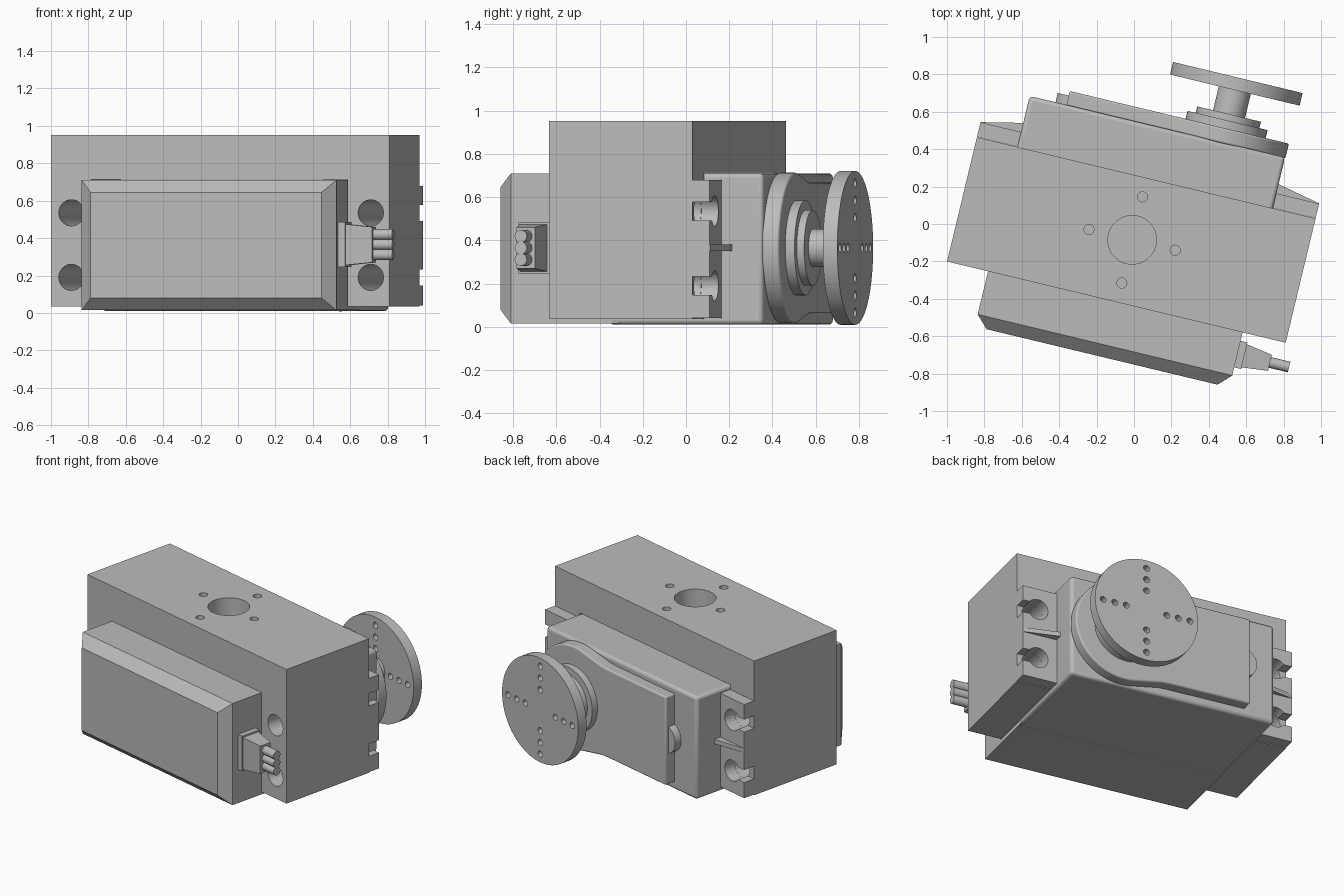
import bpy, bmesh
from math import cos, sin, pi, radians, acos
from mathutils import Matrix, Vector

if "Cube" in bpy.data.objects:
    bpy.data.objects.remove(bpy.data.objects["Cube"])

TURN = radians(-13.5)   # whole assembly is turned about z
MID = 0.006             # middle of the bracket along its length
AXIS_Z = 0.365          # height of the output shaft
SHAFT_X = 0.357

grey = bpy.data.materials.new("grey")
grey.use_nodes = True
COLOUR = (0.5, 0.5, 0.5, 1)
grey.diffuse_color = COLOUR
grey.node_tree.nodes["Principled BSDF"].inputs["Base Color"].default_value = COLOUR


def loft(name, rings, bevel=0.0):
    """Closed solid through a list of rings of points."""
    bm = bmesh.new()
    loops = [[bm.verts.new(p) for p in ring] for ring in rings]
    n = len(loops[0])
    for a, b in zip(loops, loops[1:]):
        for i in range(n):
            j = (i + 1) % n
            bm.faces.new((a[i], a[j], b[j], b[i]))
    bm.faces.new(loops[0])
    bm.faces.new(loops[-1])
    bmesh.ops.recalc_face_normals(bm, faces=bm.faces)
    mesh = bpy.data.meshes.new(name)
    bm.to_mesh(mesh)
    bm.free()
    mesh.materials.append(grey)
    obj = bpy.data.objects.new(name, mesh)
    bpy.context.collection.objects.link(obj)
    obj.rotation_euler.z = TURN
    if bevel:
        mod = obj.modifiers.new("rounding", "BEVEL")
        mod.width, mod.segments = bevel, 3
        mod.limit_method, mod.angle_limit = "ANGLE", radians(50)
    return obj


def rect_y(x0, x1, z0, z1, y):
    return [(x0, y, z0), (x1, y, z0), (x1, y, z1), (x0, y, z1)]


def rect_x(y0, y1, z0, z1, x):
    return [(x, y0, z0), (x, y1, z0), (x, y1, z1), (x, y0, z1)]


def box(name, x0, x1, y0, y1, z0, z1, bevel=0.0):
    return loft(name, [rect_y(x0, x1, z0, z1, y) for y in (y0, y1)], bevel)


def cylinder(name, axis, centre, radius, start, end, sides=48):
    """Cylinder along an axis; centre holds the two other coordinates."""
    rings = []
    for level in (start, end):
        ring = []
        for i in range(sides):
            p = [centre[0] + radius * cos(2 * pi * i / sides),
                 centre[1] + radius * sin(2 * pi * i / sides)]
            p.insert("xyz".index(axis), level)
            ring.append(p)
        rings.append(ring)
    return loft(name, rings)


def cut(obj, cutters):
    bpy.context.view_layer.objects.active = obj
    for cutter in cutters:
        cutter.hide_render = True
        mod = obj.modifiers.new("cut", "BOOLEAN")
        mod.operation, mod.solver, mod.object = "DIFFERENCE", "EXACT", cutter
        bpy.ops.object.modifier_apply(modifier=mod.name)
        bpy.data.objects.remove(cutter)
    return obj


# Bracket: channel over the case, with mounting holes in the top and feet
SCREW_Z = (0.19, 0.535)
bracket = box("bracket", MID - 0.931, MID + 0.931, -0.428, 0.255, 0.035, 0.952)
holes = [box("channel_cutter", -0.705, 0.705, -1, 1, -0.5, 0.713),
         cylinder("top_hole_cutter", "z", (0.01, -0.085), 0.13, 0.5, 1.2)]
for i in range(4):
    spot = (0.01 + 0.237 * cos(i * pi / 2), -0.085 + 0.237 * sin(i * pi / 2))
    holes.append(cylinder("small_hole_cutter", "z", spot, 0.027, 0.5, 1.2, 24))
for side in (-1, 1):
    for z in SCREW_Z:
        holes.append(cylinder("screw_cutter", "y", (0.01 + side * 0.823, z), 0.07, -1, 1))
cut(bracket, holes)

# Case with a chamfered front cover
box("case", -0.702, 0.702, -0.2, 0.535, 0.01, 0.71, 0.02)
loft("front_cover", [rect_y(-0.7 + d, 0.7 - d, 0.015 + d, 0.71 - d, y)
                     for d, y in ((0.065, -0.731), (0, -0.665), (0, -0.15))])

# Slotted mounting ears with a stiffening rib
for side, label in ((-1, "right"), (1, "left")):
    inner, outer = sorted((side * 0.69, MID + side * 0.931))
    ear = box(label + "_ear", inner, outer, 0.256, 0.337, 0.04, 0.68)
    slots = []
    for z in SCREW_Z:
        hole_x = 0.01 + side * 0.823
        a, b = sorted((hole_x, side * 1.1))
        slots.append(cylinder("hole_cutter", "y", (hole_x, z), 0.07, 0.1, 0.5))
        slots.append(box("slot_cutter", a, b, 0.1, 0.5, z - 0.043, z + 0.043))
    cut(ear, slots)
    end = MID + side * 0.931
    loft(label + "_rib", [[(end, 0.3, z), (end, 0.338, z), (side * 0.69, 0.39, z),
                           (side * 0.69, 0.3, z)] for z in (0.35, 0.38)])

# Gear cover: round lobe about the shaft blending into a narrower plate
R, HALF = 0.348, 0.302
limit = radians(122)
lobe = [(SHAFT_X + R * cos(t), R * sin(t))
        for t in (-limit + 2 * limit * i / 48 for i in range(49))]
sweep = [(0.12, 0.277 + 0.012), (0.07, HALF - 0.003)]
blend = [(0.1, HALF + 0.003), (0.04, HALF), (-0.5, HALF)]
outline = lobe[4:-4] + blend + [(x, -z) for x, z in reversed(blend)]
loft("gear_cover", [[(x, y, AXIS_Z + z) for x, z in outline] for y in (0.53, 0.611)], 0.01)
cylinder("cover_boss", "y", (-0.46, AXIS_Z), 0.1, 0.53, 0.586)

# Output shaft with stepped collars
for name, radius, y0, y1 in (("lower_collar", 0.22, 0.6, 0.655),
                             ("upper_collar", 0.175, 0.65, 0.69),
                             ("output_shaft", 0.088, 0.68, 0.83)):
    cylinder(name, "y", (SHAFT_X, AXIS_Z), radius, y0, y1)

# Round horn with a cross of small holes
horn = cylinder("horn", "y", (SHAFT_X, AXIS_Z), 0.356, 0.822, 0.891, 72)
cut(horn, [cylinder("horn_cutter", "y", (SHAFT_X + r * cos(i * pi / 2),
                                         AXIS_Z + r * sin(i * pi / 2)), 0.021, 0.7, 1, 20)
           for i in range(4) for r in (0.14, 0.22, 0.3)])

# Cable exit: flange, tapered boot and three wires
box("cable_flange", 0.69, 0.738, -0.62, -0.475, 0.245, 0.485)
loft("cable_boot", [rect_x(-0.612, -0.483, 0.255, 0.475, 0.73),
                    rect_x(-0.596, -0.508, 0.27, 0.46, 0.88)])
for i in (-1, 0, 1):
    cylinder("wire", "x", (-0.55, AXIS_Z + i * 0.054), 0.029, 0.87, 0.985, 24)

# Smooth shading on curved faces, sharp elsewhere
bpy.ops.object.select_all(action="DESELECT")
for obj in bpy.context.scene.objects:
    if obj.type == "MESH":
        obj.select_set(True)
        bpy.context.view_layer.objects.active = obj
bpy.ops.object.shade_smooth_by_angle(angle=radians(30))
